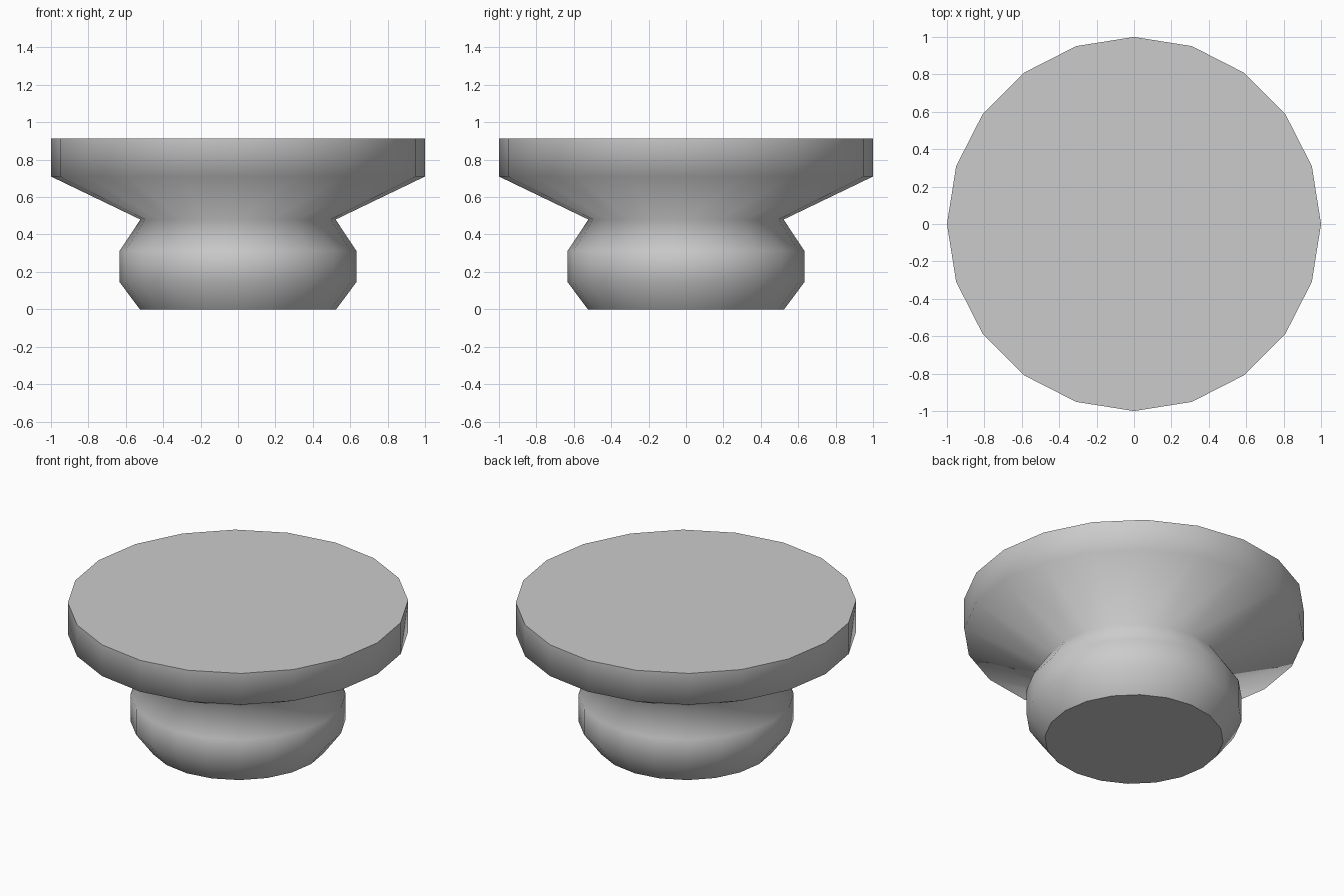
import bpy, bmesh
from math import cos, sin, tau

if "Cube" in bpy.data.objects:
    bpy.data.objects.remove(bpy.data.objects["Cube"])

SIDES = 20
# Profile as (radius, height), from the base up to the rim
PROFILE = [(0.525, 0), (0.633, 0.145), (0.633, 0.312),
           (0.522, 0.48), (1.0, 0.71), (1.0, 0.913)]

bm = bmesh.new()
rings = [[bm.verts.new((r * cos(tau * i / SIDES), r * sin(tau * i / SIDES), z))
          for i in range(SIDES)] for r, z in PROFILE]

# Smooth turned wall
for low, high in zip(rings, rings[1:]):
    for i in range(SIDES):
        j = (i + 1) % SIDES
        bm.faces.new((low[i], low[j], high[j], high[i])).smooth = True

# Flat base and top with crisp borders
for cap in (bm.faces.new(rings[0][::-1]), bm.faces.new(rings[-1])):
    cap.smooth = False
    for edge in cap.edges:
        edge.smooth = False

bm.normal_update()
mesh = bpy.data.meshes.new("round_knob")
bm.to_mesh(mesh)
bm.free()
bpy.context.collection.objects.link(bpy.data.objects.new("round_knob", mesh))
